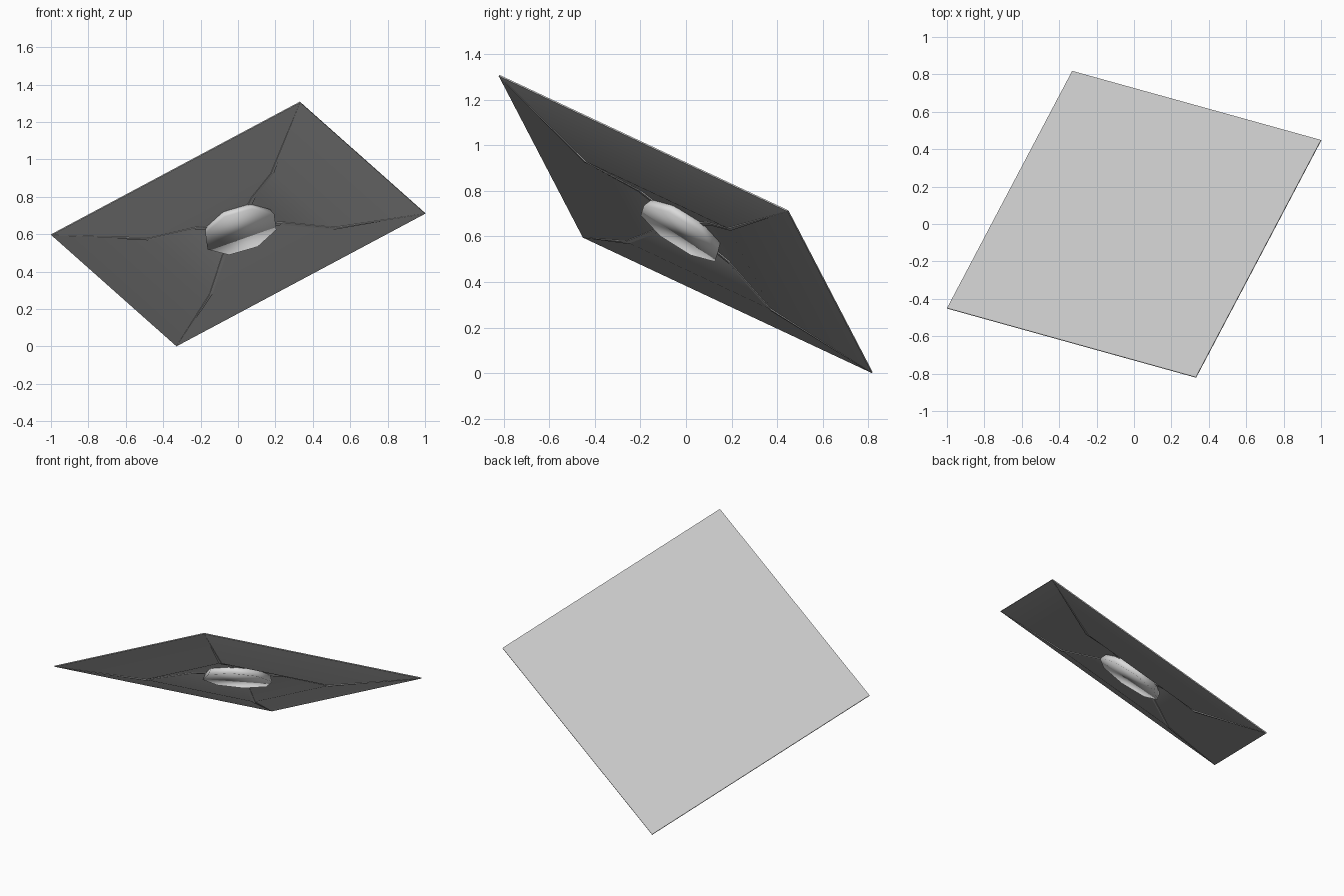
import bpy, bmesh, math
from mathutils import Matrix, Vector

cube = bpy.data.objects.get("Cube")
if cube:
    bpy.data.objects.remove(cube)

# Tilted frame: local x and y lie along the sheet edges, local z is its back
U = Vector((0.857, -0.238, 0.457)).normalized()
V = Vector((0.431, 0.817, -0.383))
V = (V - U * V.dot(U)).normalized()
N = U.cross(V)
FRAME = Matrix.Translation((0, 0, 0.657)) @ Matrix((U, V, N)).transposed().to_4x4()

HALF = 0.776       # half the side of the square sheet
THICK = 0.006
# (fraction of the way to the corner, depth in front of the sheet)
FOLDS = [(1.0, THICK), (0.5, 0.066), (0.24, 0.014), (0.1, 0.012)]
WIDTHS = [0.001, 0.008, 0.011, 0.011]


def material(name, value):
    mat = bpy.data.materials.new(name)
    mat.use_nodes = True
    colour = (value, value, value, 1)
    mat.diffuse_color = colour
    bsdf = mat.node_tree.nodes["Principled BSDF"]
    bsdf.inputs["Base Color"].default_value = colour
    bsdf.inputs["Roughness"].default_value = 0.7
    return mat


def add_part(name, bm, mat, smooth=False):
    bm.transform(FRAME)
    mesh = bpy.data.meshes.new(name)
    for face in bm.faces:
        face.smooth = smooth
    bm.to_mesh(mesh)
    bm.free()
    mesh.materials.append(mat)
    obj = bpy.data.objects.new(name, mesh)
    bpy.context.collection.objects.link(obj)
    return obj


def strip(bm, rows, turn):
    """Quads between successive left/right pairs, turned about the centre, facing forward."""
    pairs = [[bm.verts.new(turn @ Vector(p)) for p in row] for row in rows]
    for (a, b), (c, d) in zip(pairs, pairs[1:]):
        bm.faces.new((a, c, d, b))


sheet_grey = material("sheet grey", 0.56)
body_grey = material("body light grey", 0.7)

# Flat square back sheet
bm = bmesh.new()
bmesh.ops.create_cube(bm, size=1, matrix=Matrix.Translation((0, 0, -THICK / 2))
                      @ Matrix.Diagonal((2 * HALF, 2 * HALF, THICK, 1)))
add_part("back_sheet", bm, sheet_grey)

# Four folded panels on the front of the sheet
bm = bmesh.new()
for k in range(4):
    rows = [((-HALF * t, -HALF * t, -d), (HALF * t, -HALF * t, -d)) for t, d in FOLDS]
    strip(bm, rows, Matrix.Rotation(k * math.pi / 2, 3, "Z"))
add_part("folded_panels", bm, sheet_grey, smooth=True)

# Slim tapering booms from the hub to each corner
for k in range(4):
    bm = bmesh.new()
    turn = Matrix.Rotation(math.pi / 4 + k * math.pi / 2, 3, "Z")
    reach = HALF * math.sqrt(2)
    rows = [((-w, -reach * t, -d - w / 2), (w, -reach * t, -d - w / 2))
            for (t, d), w in zip(FOLDS, WIDTHS)]
    strip(bm, rows, turn)
    boom = add_part("boom_%d" % (k + 1), bm, sheet_grey)
    solid = boom.modifiers.new("thickness", "SOLIDIFY")
    solid.thickness = 0.005

# Eight-sided central body
bm = bmesh.new()
bmesh.ops.create_cone(bm, cap_ends=True, segments=8, radius1=0.208, radius2=0.19, depth=0.05,
                      matrix=Matrix.Translation((0, 0, -0.03)))
add_part("central_body", bm, body_grey, smooth=True)
